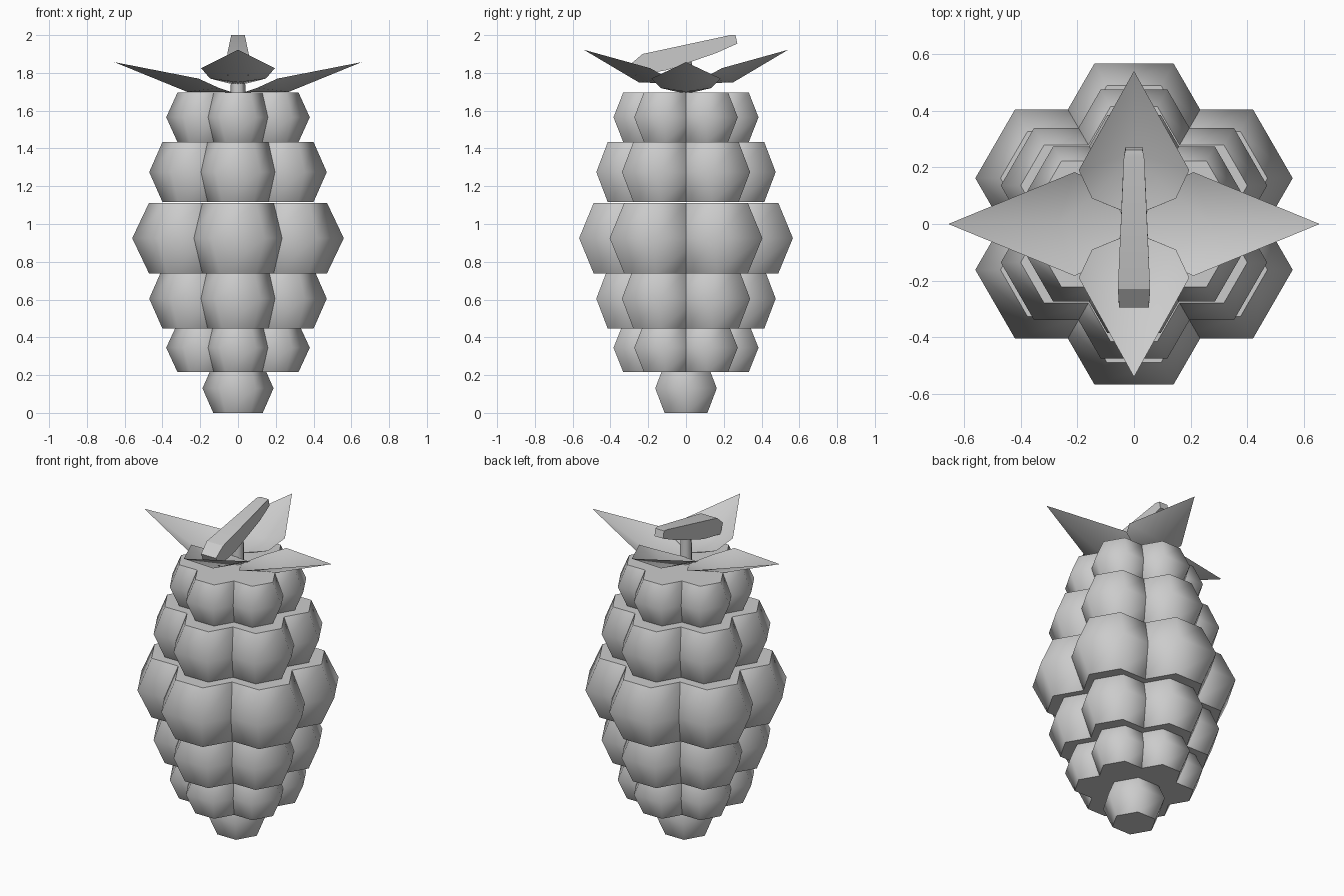
import bpy, bmesh, math

if "Cube" in bpy.data.objects:
    bpy.data.objects.remove(bpy.data.objects["Cube"])


def finish(name, bm, smooth=60):
    bmesh.ops.recalc_face_normals(bm, faces=bm.faces)
    me = bpy.data.meshes.new(name)
    bm.to_mesh(me)
    bm.free()
    ob = bpy.data.objects.new(name, me)
    bpy.context.collection.objects.link(ob)
    if smooth:
        bpy.context.view_layer.objects.active = ob
        ob.select_set(True)
        bpy.ops.object.shade_smooth_by_angle(angle=math.radians(smooth))
        ob.select_set(False)
    return ob


def add_rings(bm, cx, cy, rings, n=6):
    # stack of n-sided rings (radius, z) with flat caps
    loops = [[bm.verts.new((cx + r * math.cos(2 * math.pi * i / n),
                            cy + r * math.sin(2 * math.pi * i / n), z))
              for i in range(n)] for r, z in rings]
    for a, b in zip(loops, loops[1:]):
        for i in range(n):
            j = (i + 1) % n
            bm.faces.new((a[i], a[j], b[j], b[i]))
    bm.faces.new(loops[0][::-1])
    bm.faces.new(loops[-1])


def add_lobe(bm, cx, cy, z, r, cap, h):
    add_rings(bm, cx, cy, [(cap, z - h), (r, z), (cap, z + h)])


# bottom berry
bm = bmesh.new()
add_lobe(bm, 0, 0, 0.13, 0.188, 0.131, 0.13)
finish("bottom_berry", bm)

# layers of seven hexagonal berries: centre z, radius, cap radius, half height
layers = [(0.345, 0.19, 0.131, 0.128), (0.605, 0.235, 0.165, 0.159),
          (0.925, 0.28, 0.191, 0.187), (1.275, 0.235, 0.165, 0.159),
          (1.565, 0.19, 0.131, 0.13)]
for k, (z, r, cap, h) in enumerate(layers):
    bm = bmesh.new()
    d = r / math.cos(math.pi / 6)
    add_lobe(bm, 0, 0, z, r, cap, h)
    for i in range(6):
        a = math.radians(30 + 60 * i)
        add_lobe(bm, d * math.cos(a), d * math.sin(a), z, r, cap, h)
    finish(f"berry_layer_{k + 1}", bm)


# leaves: folded sheets, side points given as (distance out, half width, z)
def leaf(name, angle, base, keel, tip, sides):
    bm = bmesh.new()
    c, s = math.cos(angle), math.sin(angle)

    def v(u, w, z):
        return bm.verts.new((u * c - w * s, u * s + w * c, z))
    b, k, t = v(base[0], 0, base[1]), v(keel[0], 0, keel[1]), v(tip[0], 0, tip[1])
    for m in (1, -1):
        p = [v(u, m * w, z) for u, w, z in sides]
        for f in ((b, p[0], p[1]), (b, p[1], k), (k, p[1], p[2]), (k, p[2], t)):
            bm.faces.new(f if m < 0 else f[::-1])
    finish(name, bm)


for name, a in (("leaf_right", 0), ("leaf_left", math.pi)):
    leaf(name, a, (0.03, 1.697), (0.27, 1.70), (0.655, 1.857),
         [(0.05, 0.05, 1.70), (0.10, 0.135, 1.72), (0.21, 0.183, 1.77)])
for name, a in (("leaf_back", math.pi / 2), ("leaf_front", -math.pi / 2)):
    leaf(name, a, (0.03, 1.742), (0.25, 1.75), (0.54, 1.922),
         [(0.05, 0.05, 1.745), (0.09, 0.148, 1.77), (0.19, 0.195, 1.825)])

# upright stem
bm = bmesh.new()
add_rings(bm, 0, 0, [(0.04, 1.68), (0.035, 1.86)])
finish("stem", bm)

# slanted stalk: side profile (y, z, half width)
profile = [(-0.295, 1.845, 0.052), (-0.23, 1.90, 0.057), (0.235, 2.0, 0.036),
           (0.262, 2.0, 0.03), (0.272, 1.955, 0.03), (0.16, 1.905, 0.04),
           (-0.10, 1.815, 0.051), (-0.265, 1.785, 0.055)]
bm = bmesh.new()
left = [bm.verts.new((-w, y, z)) for y, z, w in profile]
right = [bm.verts.new((w, y, z)) for y, z, w in profile]
for i in range(len(profile)):
    j = (i + 1) % len(profile)
    bm.faces.new((left[i], left[j], right[j], right[i]))
bm.faces.new(left[::-1])
bm.faces.new(right)
finish("stalk", bm, 20)
